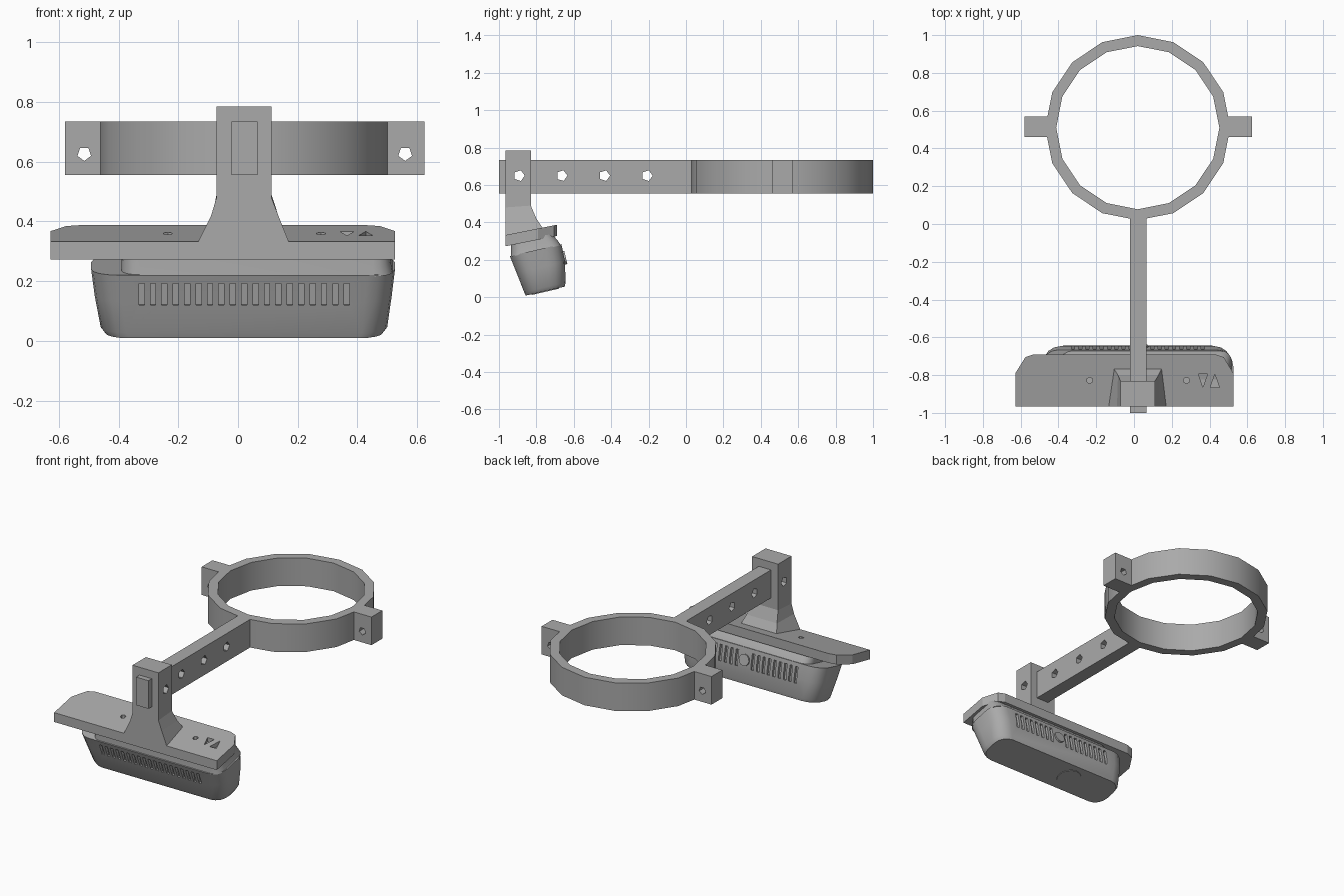
import bpy, bmesh, math
from mathutils import Matrix, Vector

cube = bpy.data.objects.get("Cube")
if cube:
    bpy.data.objects.remove(cube, do_unlink=True)

grey = bpy.data.materials.new("plain grey")
grey.use_nodes = True
grey.diffuse_color = (0.4, 0.4, 0.4, 1)
grey.node_tree.nodes["Principled BSDF"].inputs["Base Color"].default_value = grey.diffuse_color

# Tilted frame of the lamp head: x across, y front to back, z up from its base
HEAD = Matrix.Translation((0, -0.752, 0.033)) @ Matrix.Rotation(math.radians(13), 4, 'X')


def finish(name, bm, matrix=None, smooth=None):
    if matrix:
        bm.transform(matrix)
    bmesh.ops.recalc_face_normals(bm, faces=bm.faces)
    mesh = bpy.data.meshes.new(name)
    bm.to_mesh(mesh)
    bm.free()
    ob = bpy.data.objects.new(name, mesh)
    bpy.context.collection.objects.link(ob)
    mesh.materials.append(grey)
    if smooth:
        bpy.ops.object.select_all(action='DESELECT')
        ob.select_set(True)
        bpy.context.view_layer.objects.active = ob
        bpy.ops.object.shade_smooth_by_angle(angle=math.radians(smooth))
    return ob


def add_box(bm, x0, x1, y0, y1, z0, z1):
    size = Matrix.Diagonal((x1 - x0, y1 - y0, z1 - z0, 1))
    mid = Matrix.Translation(((x0 + x1) / 2, (y0 + y1) / 2, (z0 + z1) / 2))
    bmesh.ops.create_cube(bm, size=1, matrix=mid @ size)


def add_rod(bm, centre, axis, radius, length, sides):
    turn = Vector((0, 0, 1)).rotation_difference(Vector(axis)).to_matrix().to_4x4()
    bmesh.ops.create_cone(bm, cap_ends=True, segments=sides, radius1=radius, radius2=radius,
                          depth=length, matrix=Matrix.Translation(centre) @ turn)


def loft(bm, rings):
    loops = [[bm.verts.new(p) for p in ring] for ring in rings]
    n = len(loops[0])
    for a, b in zip(loops, loops[1:]):
        for i in range(n):
            j = (i + 1) % n
            bm.faces.new((a[i], a[j], b[j], b[i]))
    bm.faces.new(loops[0])
    bm.faces.new(loops[-1])


def cut(ob, bm, name, matrix=None):
    cutter = finish(name, bm, matrix)
    cutter.hide_render = True
    cutter.hide_viewport = True
    cutter.display_type = 'WIRE'
    mod = ob.modifiers.new(name, 'BOOLEAN')
    mod.operation = 'DIFFERENCE'
    mod.solver = 'EXACT'
    mod.object = cutter
    bpy.context.view_layer.update()
    deps = bpy.context.evaluated_depsgraph_get()
    done = bpy.data.meshes.new_from_object(ob.evaluated_get(deps))
    ob.modifiers.clear()
    ob.data = done
    bpy.data.objects.remove(cutter, do_unlink=True)


# Round holder ring
bm = bmesh.new()
sides = 16
rings = []
for radius, z in ((0.49, 0.555), (0.49, 0.735), (0.432, 0.735), (0.432, 0.555)):
    rings.append([bm.verts.new((0.02 + radius * math.cos(math.tau * i / sides),
                                0.51 + radius * math.sin(math.tau * i / sides), z))
                  for i in range(sides)])
for k in range(4):
    a, b = rings[k], rings[(k + 1) % 4]
    for i in range(sides):
        j = (i + 1) % sides
        bm.faces.new((a[i], a[j], b[j], b[i]))
finish("holder_ring", bm, smooth=30)

# Clamp ears with a screw hole each
for name, x0, x1, hole in (("right_ear", -0.58, -0.45, -0.515), ("left_ear", 0.49, 0.625, 0.56)):
    bm = bmesh.new()
    add_box(bm, x0, x1, 0.46, 0.57, 0.555, 0.735)
    ear = finish(name, bm)
    bm = bmesh.new()
    add_rod(bm, (hole, 0.51, 0.627), (0, 1, 0), 0.024, 0.3, 5)
    cut(ear, bm, "ear_hole")


def arm_holes():
    holes = bmesh.new()
    for i in range(4):
        add_rod(holes, (0.02, -0.892 + 0.228 * i, 0.65), (1, 0, 0), 0.03, 0.5, 5)
    return holes


# Straight arm
bm = bmesh.new()
add_box(bm, -0.022, 0.065, -1, 0.06, 0.555, 0.735)
arm = finish("arm", bm)
cut(arm, arm_holes(), "arm_holes")

# Post with a flared foot
bm = bmesh.new()
front = -0.966
rings = []
for fx0, fx1, fz, bx0, bx1, by, bz in (
        (-0.14, 0.175, 0.32, -0.11, 0.15, -0.76, 0.36),
        (-0.09, 0.135, 0.42, -0.085, 0.13, -0.8, 0.42),
        (-0.072, 0.112, 0.48, -0.072, 0.112, -0.83, 0.49),
        (-0.072, 0.112, 0.785, -0.072, 0.112, -0.83, 0.785)):
    rings.append([(fx0, front, fz), (fx1, front, fz), (bx1, by, bz), (bx0, by, bz)])
loft(bm, rings)
post = finish("post", bm)
cut(post, arm_holes(), "post_holes")


# Sloping mounting plate with clipped back corners
def slope(y):
    return 0.272 + 0.2 * (y + 0.968)


outline = [(-0.628, -0.966), (0.526, -0.966), (0.526, -0.79), (0.475, -0.705), (0.43, -0.69),
           (-0.53, -0.69), (-0.575, -0.705), (-0.628, -0.79)]
bm = bmesh.new()
loft(bm, [[(x, y, slope(y) + h) for x, y in outline] for h in (0, 0.06)])
plate = finish("mounting_plate", bm)
bm = bmesh.new()
for x in (-0.235, 0.278):
    add_rod(bm, (x, -0.828, 0.36), (0, 0, 1), 0.017, 0.04, 6)
for x, way in ((0.365, -1), (0.428, 1)):
    tri = [(x - 0.024, -0.83 - 0.035 * way), (x + 0.024, -0.83 - 0.035 * way), (x, -0.83 + 0.035 * way)]
    loft(bm, [[(a, b, z) for a, b in tri] for z in (0.335, 0.42)])
cut(plate, bm, "plate_notches")


# Lamp head: rounded tapering shell
def rounded(w, x0, x1, y0, y1, r, steps=4):
    pts = []
    for k, (cx, cy) in enumerate(((x1 - r, y1 - r), (x0 + r, y1 - r), (x0 + r, y0 + r), (x1 - r, y0 + r))):
        for s in range(steps + 1):
            a = math.pi / 2 * (k + s / steps)
            pts.append((cx + r * math.cos(a), cy + r * math.sin(a), w))
    return pts


bm = bmesh.new()
loft(bm, [rounded(0, -0.445, 0.485, -0.107, 0.107, 0.08),
          rounded(0.02, -0.46, 0.5, -0.112, 0.115, 0.085),
          rounded(0.13, -0.48, 0.515, -0.128, 0.138, 0.09),
          rounded(0.225, -0.492, 0.526, -0.143, 0.14, 0.09)])
shell = finish("lamp_shell", bm, HEAD, smooth=30)

# Cooling slots front and back, cut along the sloping walls
bm = bmesh.new()
for i in range(19):
    x = -0.323 + 0.0382 * i
    add_box(bm, x - 0.009, x + 0.009, -0.16, -0.115, 0.118, 0.195)
    if abs(x - 0.04) > 0.045:
        add_box(bm, x - 0.009, x + 0.009, 0.122, 0.16, 0.1, 0.2)
cut(shell, bm, "vent_slots", HEAD)

# Neck between shell and plate
bm = bmesh.new()
loft(bm, [rounded(0.22, -0.39, 0.518, -0.138, 0.135, 0.06),
          rounded(0.25, -0.39, 0.512, -0.13, 0.125, 0.06),
          rounded(0.31, -0.385, 0.505, -0.115, 0.09, 0.05)])
finish("lamp_neck", bm, HEAD, smooth=30)

# Back button and lens cap under the lamp
bm = bmesh.new()
add_rod(bm, (0.04, 0.137, 0.15), (0, 1, 0), 0.036, 0.02, 12)
finish("back_button", bm, HEAD)
bm = bmesh.new()
add_rod(bm, (-0.12, 0, 0), (0, 0, 1), 0.075, 0.008, 14)
finish("lens_cap", bm, HEAD)
